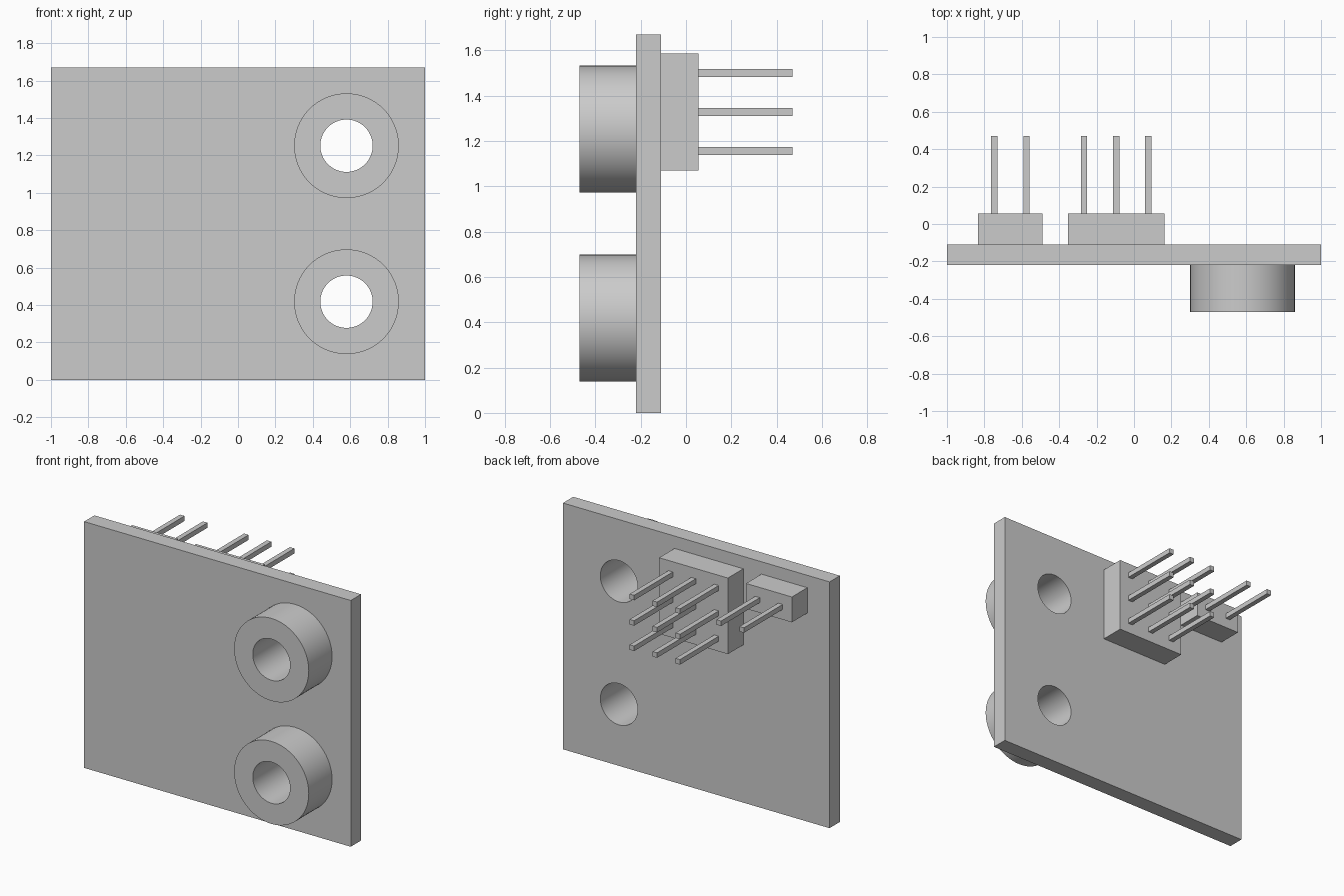
import bpy
import math

if "Cube" in bpy.data.objects:
    bpy.data.objects.remove(bpy.data.objects["Cube"], do_unlink=True)

grey = bpy.data.materials.new("light_grey")
grey.use_nodes = True
grey.diffuse_color = (0.6, 0.6, 0.6, 1)
grey.node_tree.nodes["Principled BSDF"].inputs["Base Color"].default_value = (0.6, 0.6, 0.6, 1)

# Shared layout
FRONT, BACK = -0.22, -0.11        # plate faces
COLLAR_FRONT = -0.47
HEADER_BACK, PIN_TIP = 0.055, 0.47
TOP = 1.67
PITCH, PIN = 0.172, 0.034


def box(name, x, y, z):
    """Box from (min, max) pairs."""
    pairs = (x, y, z)
    bpy.ops.mesh.primitive_cube_add(size=1, location=[sum(p) / 2 for p in pairs])
    obj = bpy.context.object
    obj.name = name
    obj.scale = [p[1] - p[0] for p in pairs]
    bpy.ops.object.transform_apply(location=False, rotation=False, scale=True)
    obj.data.materials.append(grey)
    return obj


def rod(name, radius, x, y, z):
    """Cylinder running front to back."""
    bpy.ops.mesh.primitive_cylinder_add(
        vertices=64, radius=radius, depth=y[1] - y[0],
        location=(x, sum(y) / 2, z), rotation=(math.pi / 2, 0, 0))
    obj = bpy.context.object
    obj.name = name
    obj.data.materials.append(grey)
    return obj


def bore(obj, x, z):
    """Cut a round through-hole and discard the cutter."""
    cutter = rod("bore_cutter", 0.14, x, (-0.7, 0.2), z)
    cutter.hide_render = True
    mod = obj.modifiers.new("bore", 'BOOLEAN')
    mod.operation = 'DIFFERENCE'
    mod.solver = 'EXACT'
    mod.object = cutter
    bpy.context.view_layer.objects.active = obj
    bpy.ops.object.modifier_apply(modifier=mod.name)
    bpy.data.objects.remove(cutter, do_unlink=True)


def smooth(obj):
    bpy.ops.object.select_all(action='DESELECT')
    obj.select_set(True)
    bpy.context.view_layer.objects.active = obj
    bpy.ops.object.shade_smooth_by_angle(angle=math.radians(30))


# Plate and its two front collars, bored right through
plate = box("plate", (-1, 1), (FRONT, BACK), (0, TOP))
for label, z in (("lower", 0.418), ("upper", 1.252)):
    collar = rod(label + "_collar", 0.28, 0.58, (COLLAR_FRONT, FRONT), z)
    bore(collar, 0.58, z)
    bore(plate, 0.58, z)
    smooth(collar)
smooth(plate)


# Pin headers on the back: a block with a grid of square pins
def header(name, left, top, columns, rows):
    box(name + "_block", (left, left + columns * PITCH), (BACK, HEADER_BACK),
        (top - rows * PITCH, top))
    for c in range(columns):
        for r in range(rows):
            x = left + (c + 0.5) * PITCH
            z = top - (r + 0.5) * PITCH
            box(f"{name}_pin_{c + 1}_{r + 1}", (x - PIN / 2, x + PIN / 2),
                (HEADER_BACK, PIN_TIP), (z - PIN / 2, z + PIN / 2))


header("large_header", -0.353, 1.586, 3, 3)
header("small_header", -0.833, 1.586, 2, 1)
